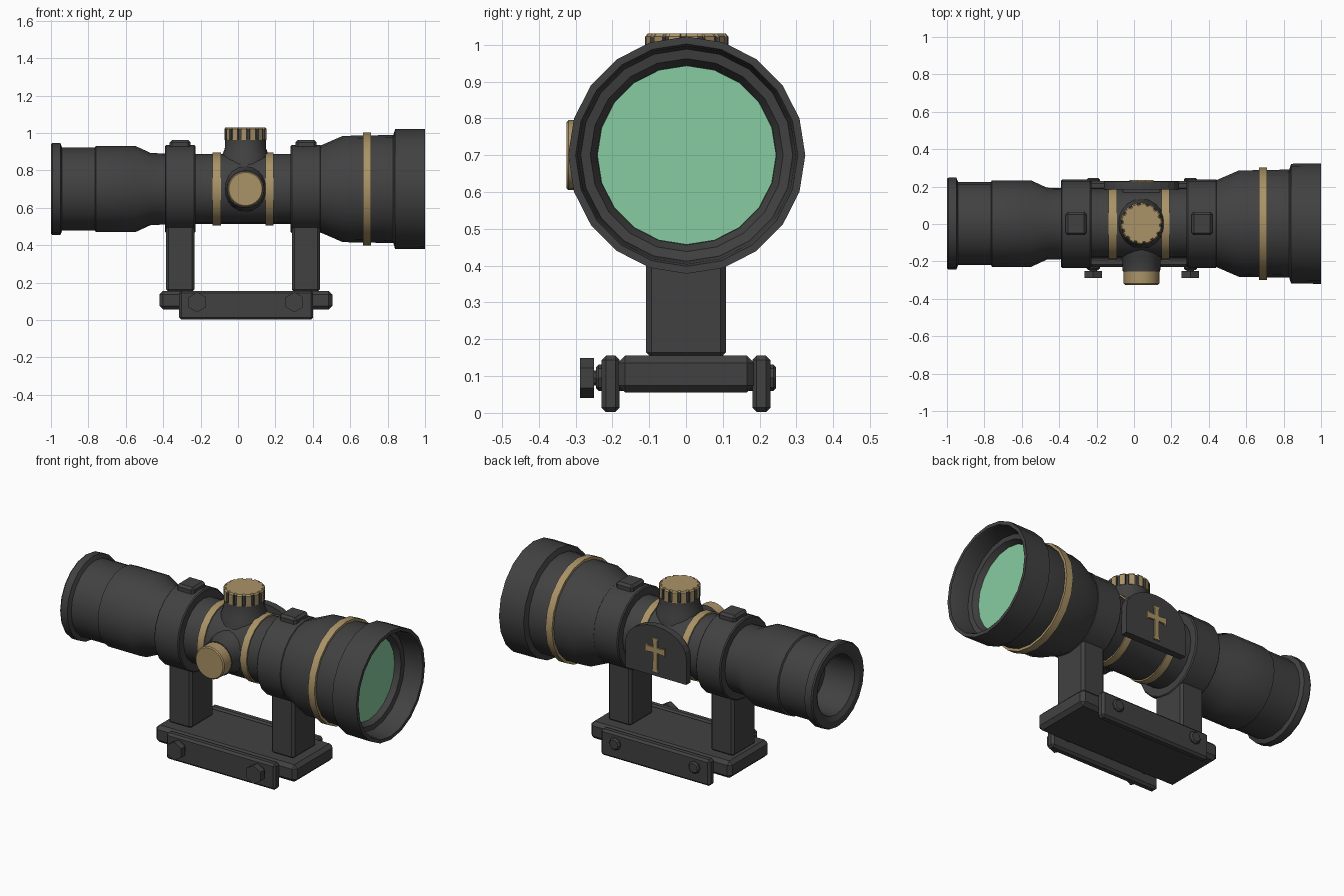
import bpy, bmesh, math
from mathutils import Matrix, Vector

if "Cube" in bpy.data.objects:
    bpy.data.objects.remove(bpy.data.objects["Cube"])

AX_Z, AX_Y, TX = 0.70, 0.002, 0.04   # optical axis and turret position


def material(name, rgb):
    m = bpy.data.materials.new(name)
    m.diffuse_color = (*rgb, 1)
    m.use_nodes = True
    m.node_tree.nodes["Principled BSDF"].inputs["Base Color"].default_value = m.diffuse_color
    return m


DARK = material("dark grey metal", (0.053, 0.053, 0.053))
GOLD = material("brass gold", (0.40, 0.29, 0.135))
GREEN = material("green glass", (0.245, 0.60, 0.355))

ROT = {"x": Matrix.Rotation(math.pi / 2, 4, "Y"),
       "-y": Matrix.Rotation(math.pi / 2, 4, "X"),
       "z": Matrix.Identity(4)}


def finish(name, bm, mats, smooth=None):
    bmesh.ops.recalc_face_normals(bm, faces=bm.faces)
    me = bpy.data.meshes.new(name)
    bm.to_mesh(me)
    bm.free()
    ob = bpy.data.objects.new(name, me)
    bpy.context.collection.objects.link(ob)
    for m in mats:
        me.materials.append(m)
    if smooth:
        bpy.ops.object.select_all(action="DESELECT")
        ob.select_set(True)
        bpy.context.view_layer.objects.active = ob
        bpy.ops.object.shade_smooth_by_angle(angle=math.radians(smooth))
    return ob


def lathe(name, profile, axis, origin, mat, segs=20, closed=False, smooth=30):
    """Revolve (distance along axis, radius) points; caps or closes the ends."""
    bm = bmesh.new()
    rings = [[bm.verts.new((r * math.cos(2 * math.pi * i / segs),
                            r * math.sin(2 * math.pi * i / segs), d))
              for i in range(segs)] for d, r in profile]
    pairs = list(zip(rings, rings[1:])) + ([(rings[-1], rings[0])] if closed else [])
    for a, b in pairs:
        for i in range(segs):
            j = (i + 1) % segs
            bm.faces.new((a[i], a[j], b[j], b[i]))
    if not closed:
        bm.faces.new(rings[0])
        bm.faces.new(rings[-1])
    bm.transform(Matrix.Translation(origin) @ ROT[axis])
    return finish(name, bm, [mat], smooth)


def box(name, lo, hi, mat, bevel=0.0):
    bm = bmesh.new()
    bmesh.ops.create_cube(bm, size=1)
    lo, hi = Vector(lo), Vector(hi)
    for v in bm.verts:
        v.co = (lo + hi) / 2 + v.co * (hi - lo)
    if bevel:
        bmesh.ops.bevel(bm, geom=bm.edges[:], offset=bevel, segments=1,
                        affect="EDGES")
    return finish(name, bm, [mat])


def slab(name, outline, y0, y1, mat, bevel=0.0):
    """Extrude an (x, z) outline from y0 to y1, with the y1 rim bevelled."""
    bm = bmesh.new()
    f = bm.faces.new([bm.verts.new((x, y0, z)) for x, z in outline])
    ext = bmesh.ops.extrude_face_region(bm, geom=[f])["geom"]
    for v in ext:
        if isinstance(v, bmesh.types.BMVert):
            v.co.y = y1
    if bevel:
        rim = [e for e in bm.edges if all(v.co.y == y1 for v in e.verts)]
        bmesh.ops.bevel(bm, geom=rim, offset=bevel, segments=1, affect="EDGES")
    return finish(name, bm, [mat])


AXIS = (0, AX_Y, AX_Z)

# scope body, with hollow eyepiece and objective ends
lathe("scope_body", [
    (-0.80, 0.165), (-0.985, 0.175), (-1.0, 0.20), (-1.0, 0.24), (-0.992, 0.246),
    (-0.95, 0.246), (-0.94, 0.222), (-0.765, 0.222), (-0.76, 0.231), (-0.55, 0.231),
    (-0.465, 0.192), (-0.23, 0.187), (0.28, 0.187), (0.44, 0.232), (0.56, 0.284),
    (0.83, 0.289), (0.84, 0.32), (1.0, 0.322), (1.0, 0.302), (0.985, 0.296),
    (0.89, 0.288), (0.885, 0.262), (0.85, 0.244)], "x", AXIS, DARK)

# front lens
lathe("front_lens", [(0.84, 0.243), (0.856, 0.243)], "x", AXIS, GREEN)

# brass bands round the tube and bell
for nm, x0, x1, r, ri in (("rear_tube_band", -0.135, -0.092, 0.195, 0.17),
                          ("front_tube_band", 0.148, 0.19, 0.195, 0.17),
                          ("bell_band", 0.667, 0.71, 0.301, 0.27)):
    lathe(nm, [(x0, ri), (x0, r), (x1, r), (x1, ri)], "x", AXIS, GOLD, closed=True)

# mounting rings, top clamps and posts
for nm, x0, x1 in (("rear", -0.39, -0.228), ("front", 0.282, 0.445)):
    c = (x0 + x1) / 2
    lathe(nm + "_ring", [(x0, 0.17), (x0, 0.23), (x0 + 0.006, 0.236),
                         (x1 - 0.006, 0.236), (x1, 0.23), (x1, 0.17)],
          "x", AXIS, DARK, closed=True)
    box(nm + "_ring_clamp", (c - 0.056, -0.06, 0.90), (c + 0.056, 0.064, 0.962),
        DARK, 0.013)
    box(nm + "_post", (c - 0.076, -0.108, 0.15), (c + 0.076, 0.108, 0.53), DARK, 0.014)

# base plate and rail clamps
box("base_plate", (-0.42, -0.185, 0.055), (0.505, 0.185, 0.156), DARK, 0.02)
for nm, s in (("front", -1), ("back", 1)):
    ys = sorted((s * 0.18, s * 0.229))
    box(nm + "_rail_clamp", (-0.315, ys[0], 0.002), (0.402, ys[1], 0.156), DARK, 0.012)

# cross bolts: shaft, collars and hex head
for nm, x in (("rear", -0.218), ("front", 0.302)):
    o = (x, 0, 0.095)
    lathe(nm + "_bolt_collar", [(-0.245, 0.028), (-0.237, 0.036), (0.237, 0.036),
                                (0.245, 0.028)], "-y", o, DARK, 8, smooth=None)
    lathe(nm + "_bolt_shaft", [(0.2, 0.02), (0.27, 0.02)], "-y", o, DARK, 8, smooth=None)
    head = lathe(nm + "_bolt_head", [(0.25, 0.054), (0.288, 0.054)], "-y", (0, 0, 0),
                 DARK, 6, smooth=None)
    head.data.transform(Matrix.Translation(o) @ Matrix.Rotation(math.pi / 6, 4, "Y"))

# turret housings
lathe("top_turret_base", [(0.12, 0.135), (0.18, 0.125), (0.215, 0.111), (0.265, 0.109)],
      "z", (TX, AX_Y, AX_Z), DARK)
lathe("side_turret_base", [(0.12, 0.125), (0.17, 0.115), (0.2, 0.102), (0.255, 0.1)],
      "-y", (TX, 0, AX_Z), DARK)

# top knob: brass teeth with dark grooves
bm = bmesh.new()
pts, N = [], 14
for k in range(N):
    for f, r in ((0.0, 0.113), (0.62, 0.113), (0.66, 0.103), (0.96, 0.103)):
        a = 2 * math.pi * (k + f) / N
        pts.append((TX + r * math.cos(a), AX_Y + r * math.sin(a)))
lo = [bm.verts.new((x, y, 0.962)) for x, y in pts]
hi = [bm.verts.new((x, y, 1.022)) for x, y in pts]
top = [bm.verts.new((TX + (x - TX) * 0.94, AX_Y + (y - AX_Y) * 0.94, 1.03))
       for x, y in pts]
bm.faces.new(lo)
bm.faces.new(top)
for i in range(len(pts)):
    j = (i + 1) % len(pts)
    side = bm.faces.new((lo[i], lo[j], hi[j], hi[i]))
    side.material_index = 0 if i % 4 == 0 else 1
    bm.faces.new((hi[i], hi[j], top[j], top[i]))
finish("top_turret_knob", bm, [GOLD, DARK])

# side knob
lathe("side_turret_knob", [(0.25, 0.095), (0.319, 0.095), (0.325, 0.089)], "-y",
      (TX, 0, AX_Z), GOLD, 24)

# arched side plate on the back, with its mounting block
W, Z0, Z1, RISE = 0.2, 0.565, 0.72, 0.14
arch = [(TX - W, Z0), (TX + W, Z0)] + [
    (TX + W * math.cos(math.pi * i / 12), Z1 + RISE * math.sin(math.pi * i / 12))
    for i in range(13)]
slab("side_plate", arch, 0.185, 0.226, DARK, 0.01)
box("side_plate_block", (TX - 0.1, 0.1, 0.62), (TX + 0.1, 0.2, 0.78), DARK)

# raised brass cross on the side plate, with flared ends
half = [(0.022, 0.59), (0.014, 0.61), (0.013, 0.705), (0.052, 0.703), (0.064, 0.695),
        (0.064, 0.745), (0.052, 0.737), (0.013, 0.735), (0.014, 0.775), (0.022, 0.79)]
slab("side_plate_cross", [(TX + x, z) for x, z in half] +
     [(TX - x, z) for x, z in reversed(half)], 0.222, 0.235, GOLD)
